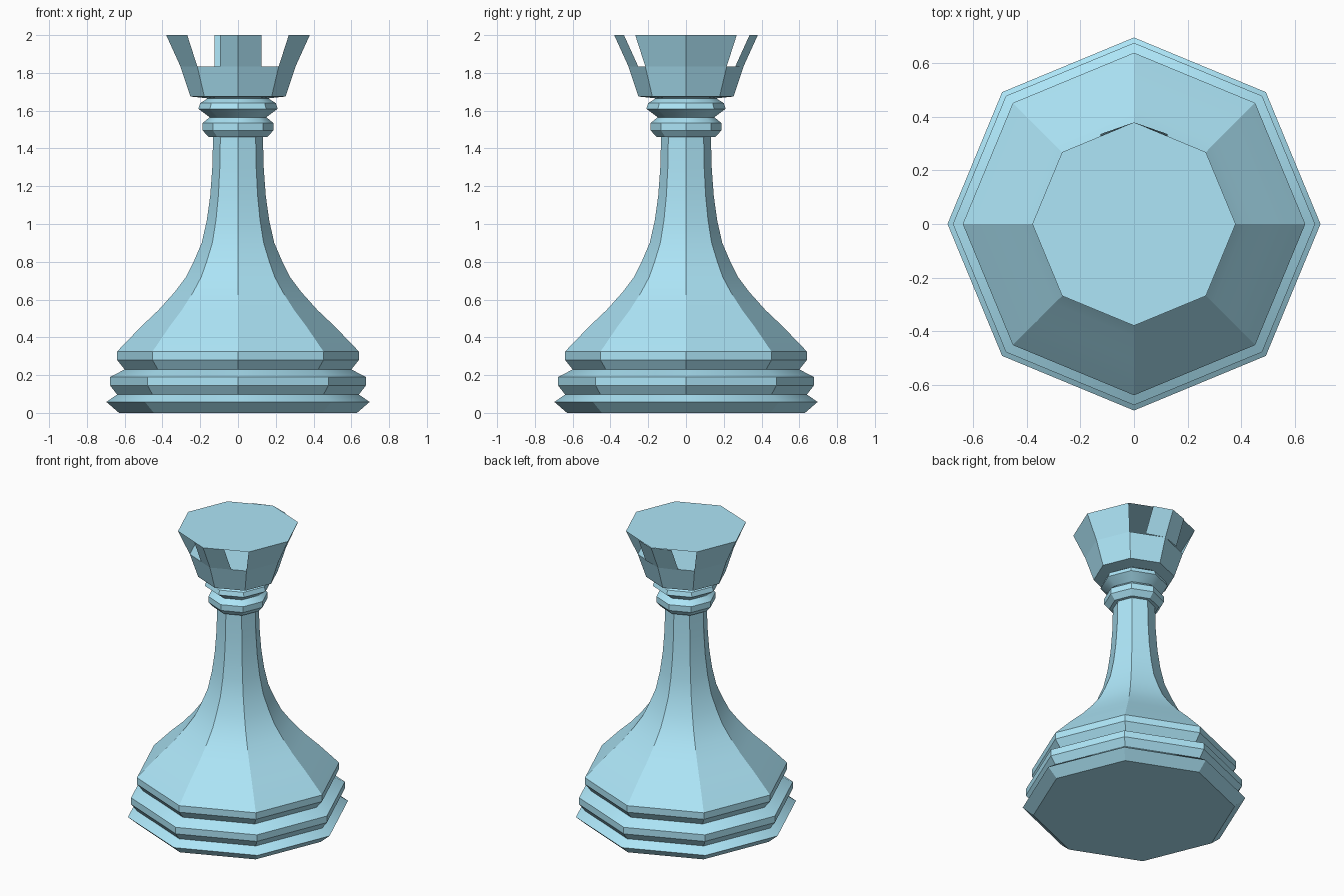
import bpy
from math import cos, sin, radians

if "Cube" in bpy.data.objects:
    bpy.data.objects.remove(bpy.data.objects["Cube"])

SIDES = 8
blue = bpy.data.materials.new("blue")
blue.diffuse_color = (0.42, 0.79, 0.94, 1)
blue.use_nodes = True
blue.node_tree.nodes["Principled BSDF"].inputs["Base Color"].default_value = blue.diffuse_color


def make_object(name, verts, faces):
    mesh = bpy.data.meshes.new(name)
    mesh.from_pydata(verts, [], faces)
    mesh.materials.append(blue)
    mesh.update()
    obj = bpy.data.objects.new(name, mesh)
    bpy.context.collection.objects.link(obj)
    bpy.context.view_layer.objects.active = obj
    obj.select_set(True)
    bpy.ops.object.shade_smooth_by_angle(angle=radians(30))
    obj.select_set(False)
    return obj


def ring(r, z):
    return [(r * cos(radians(45 * i)), r * sin(radians(45 * i)), z) for i in range(SIDES)]


def lathe(name, profile, bottom=False):
    """Octagonal lathe of (radius, height) points, bottom to top."""
    verts = [v for r, z in profile for v in ring(r, z)]
    faces = []
    for k in range(len(profile) - 1):
        a, b = k * SIDES, (k + 1) * SIDES
        for i in range(SIDES):
            j = (i + 1) % SIDES
            faces.append((a + i, a + j, b + j, b + i))
    if bottom:
        faces.append(tuple(reversed(range(SIDES))))
    return make_object(name, verts, faces)


# Stepped foot
lathe("base", [(0.63, 0), (0.697, 0.058), (0.64, 0.097), (0.677, 0.145), (0.677, 0.19),
               (0.60, 0.23), (0.64, 0.28), (0.64, 0.325)], bottom=True)

# Flared body and shaft
lathe("body", [(0.64, 0.325), (0.51, 0.46), (0.42, 0.545), (0.335, 0.64), (0.275, 0.72),
               (0.235, 0.80), (0.192, 0.90), (0.165, 1.02), (0.147, 1.15),
               (0.136, 1.30), (0.132, 1.46)])

# Two neck rings
lathe("collar", [(0.132, 1.46), (0.155, 1.46), (0.187, 1.495), (0.187, 1.535), (0.15, 1.565),
                 (0.21, 1.61), (0.20, 1.64), (0.16, 1.665)])

# Lower part of the tower head
lathe("tower_rim", [(0.16, 1.665), (0.252, 1.675), (0.305, 1.835)])

# Floor behind the battlements
low, high = ring(0.305, 1.835), ring(0.38, 2.0)
make_object("tower_floor", low, [tuple(range(SIDES))])

# Tall side walls, left and right
make_object("tower_side_walls", low + high,
            [(i, (i + 1) % 8, 8 + (i + 1) % 8, 8 + i) for i in (7, 0, 3, 4)])


# Narrow folded battlements, front and back
def battlement(name, side, left, right, slope):
    verts = []
    for r, z in ((0.305, 1.835), (0.38, 2.0)):
        verts += [(x, side * (r - abs(x) * slope), z) for x in (left, 0, right)]
    faces = [(0, 1, 4, 3), (1, 2, 5, 4)]
    if side > 0:
        faces = [f[::-1] for f in faces]
    make_object(name, verts, faces)


battlement("front_battlement", -1, -0.095, 0.125, 0.414)
battlement("back_battlement", 1, -0.125, 0.125, 0.35)

# Flat octagonal top
make_object("tower_top", high, [tuple(range(SIDES))])
